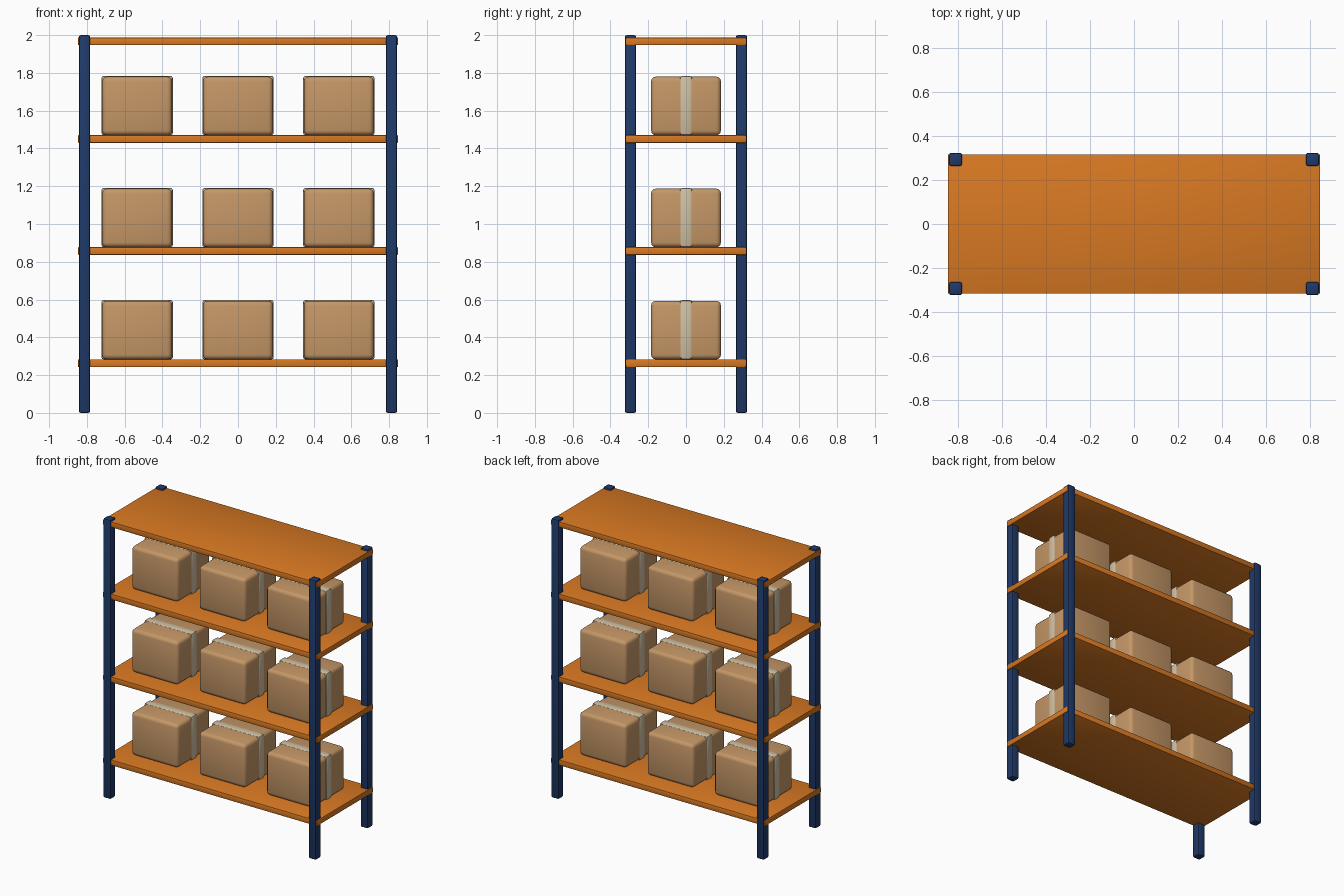
import bpy

if "Cube" in bpy.data.objects:
    bpy.data.objects.remove(bpy.data.objects["Cube"])


def material(name, rgb):
    m = bpy.data.materials.new(name)
    m.diffuse_color = (*rgb, 1)
    m.use_nodes = True
    m.node_tree.nodes["Principled BSDF"].inputs["Base Color"].default_value = m.diffuse_color
    return m


NAVY = material("navy steel", (0.014, 0.042, 0.14))
ORANGE = material("orange steel", (0.69, 0.19, 0.016))
CARD = material("cardboard", (0.56, 0.31, 0.135))
TAPE = material("packing tape", (0.63, 0.53, 0.37))


def block(name, center, size, mat, bevel, segments=2):
    """Box with softened edges."""
    bpy.ops.mesh.primitive_cube_add(size=1, location=center)
    ob = bpy.context.object
    ob.name = name
    ob.scale = size
    bpy.ops.object.transform_apply(location=False, rotation=False, scale=True)
    ob.data.materials.append(mat)
    mod = ob.modifiers.new("soft edges", "BEVEL")
    mod.width = bevel
    mod.segments = segments
    bpy.ops.object.modifier_apply(modifier=mod.name)
    bpy.ops.object.shade_smooth_by_angle(angle=0.6)
    return ob


# Four uprights
for sx, side in ((-1, "left"), (1, "right")):
    for sy, end in ((-1, "front"), (1, "back")):
        block(f"{end}_{side}_post", (sx * 0.813, sy * 0.294, 1.0),
              (0.06, 0.06, 2.0), NAVY, 0.01)

# Shelf boards
shelf_z = (0.263, 0.857, 1.45, 1.967)
for i, z in enumerate(shelf_z):
    block(f"shelf_{i + 1}", (0, 0, z), (1.695, 0.635, 0.04), ORANGE, 0.004)

# Taped cartons on the lower three shelves
W, D, H = 0.37, 0.37, 0.31
for i, z in enumerate(shelf_z[:3]):
    base = z + 0.02
    for j in range(3):
        x = (j - 1) * 0.534
        block(f"carton_{i + 1}_{j + 1}", (x, 0, base + H / 2),
              (W, D, H), CARD, 0.025, 3)
        block(f"carton_tape_{i + 1}_{j + 1}", (x, 0, base + H / 2 + 0.002),
              (W + 0.008, 0.064, H + 0.004), TAPE, 0.012)
